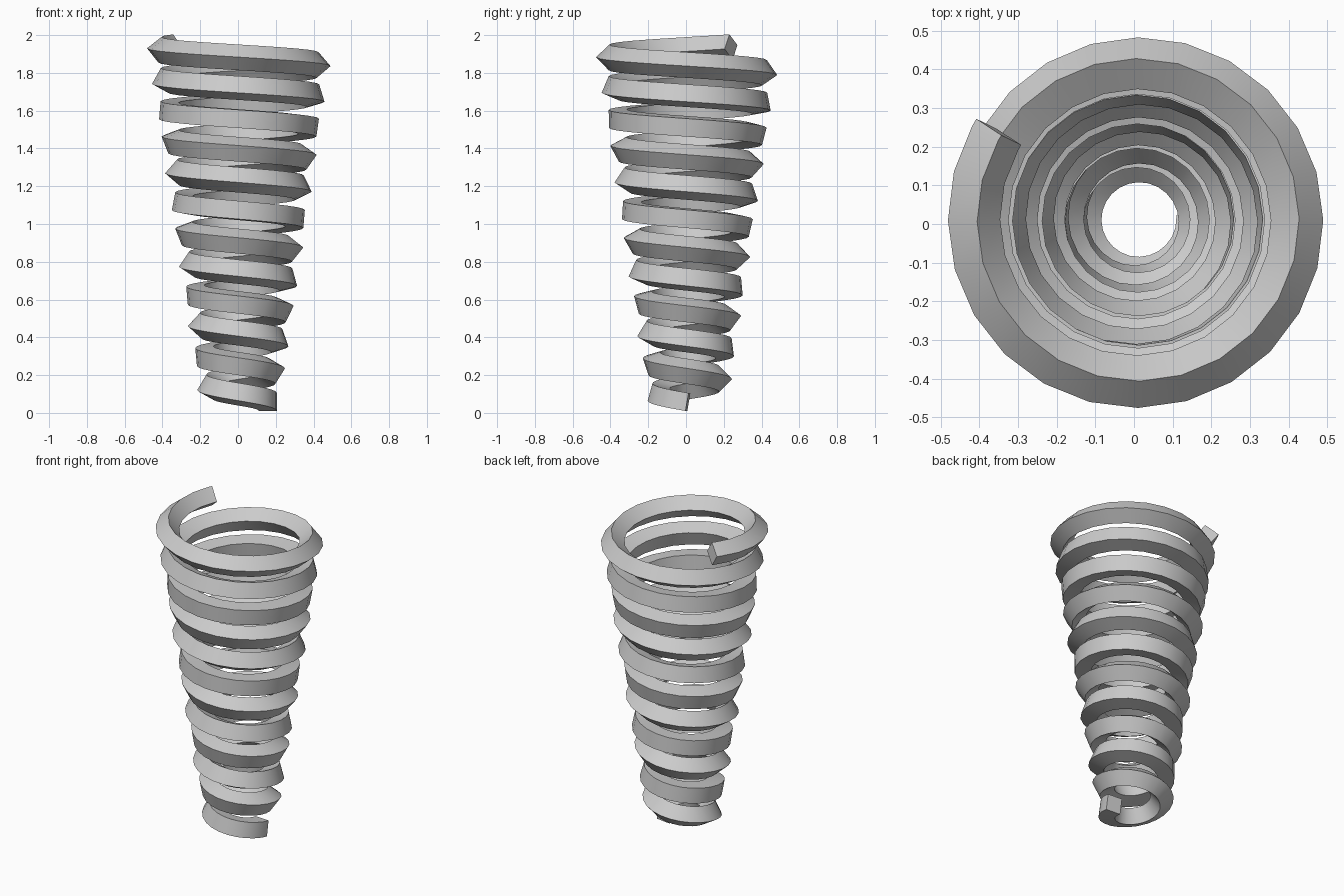
import bpy, bmesh, math
from mathutils import Vector, Matrix

cube = bpy.data.objects.get("Cube")
if cube:
    bpy.data.objects.remove(cube, do_unlink=True)

TURNS, STEPS = 11.59, 24
R0, R_GROW = 0.148, 0.024
Z0, PITCH = 0.057, 0.1622
HALF_DIAG = 0.068
START_TILT = math.radians(45)
CENTRE = Vector((0.01, 0.01, 0))


def spiral(t):
    """Point on the widening, clockwise-rising spiral after t turns."""
    a = -2 * math.pi * t
    r = R0 + R_GROW * t
    return CENTRE + Vector((r * math.cos(a), r * math.sin(a), Z0 + PITCH * t))


# Spiral path
count = int(TURNS * STEPS)
path = [spiral(i / STEPS) for i in range(count + 1)] + [spiral(TURNS)]

# Square section swept along the path with minimum twist
bm = bmesh.new()
rings = []
side = Vector((1, 0, 0))
old = None
for i, p in enumerate(path):
    before = (p - path[i - 1]).normalized() if i else Vector()
    after = (path[i + 1] - p).normalized() if i + 1 < len(path) else Vector()
    tangent = (before + after).normalized()
    if old:
        side = old.rotation_difference(tangent) @ side
    side = (side - tangent * side.dot(tangent)).normalized()
    old = tangent
    rings.append([bm.verts.new(p + HALF_DIAG * (
        Matrix.Rotation(START_TILT + k * math.pi / 2, 3, tangent) @ side))
        for k in range(4)])
for a, b in zip(rings, rings[1:]):
    for k in range(4):
        n = (k + 1) % 4
        bm.faces.new((a[k], a[n], b[n], b[k]))
bm.faces.new(rings[0][::-1])
bm.faces.new(rings[-1])
bmesh.ops.recalc_face_normals(bm, faces=bm.faces[:])

mesh = bpy.data.meshes.new("conical_spring")
bm.to_mesh(mesh)
bm.free()
spring = bpy.data.objects.new("conical_spring", mesh)
bpy.context.collection.objects.link(spring)

# Plain grey
grey = bpy.data.materials.new("light_grey")
grey.use_nodes = True
colour = (0.6, 0.6, 0.6, 1)
grey.diffuse_color = colour
grey.node_tree.nodes["Principled BSDF"].inputs["Base Color"].default_value = colour
mesh.materials.append(grey)

bpy.context.view_layer.objects.active = spring
spring.select_set(True)
bpy.ops.object.shade_smooth_by_angle(angle=math.radians(35))
